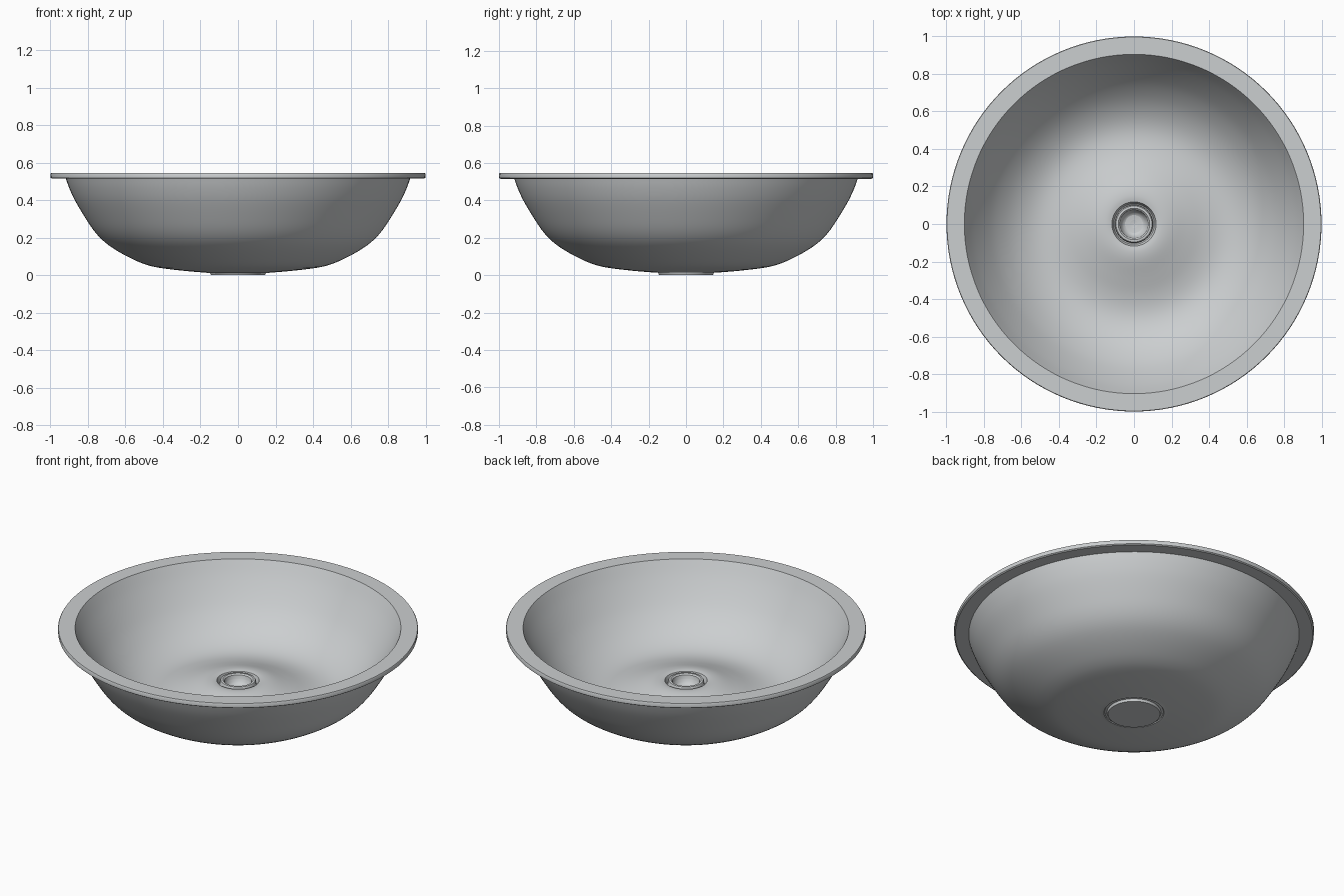
import bpy, bmesh, math

if "Cube" in bpy.data.objects:
    bpy.data.objects.remove(bpy.data.objects["Cube"])

SEG = 128

porcelain = bpy.data.materials.new("light grey")
porcelain.diffuse_color = (0.60, 0.62, 0.63, 1)
porcelain.use_nodes = True
porcelain.node_tree.nodes["Principled BSDF"].inputs["Base Color"].default_value = porcelain.diffuse_color


def smooth_curve(pts, n=4):
    """Catmull-Rom curve through profile points."""
    out = []
    p = [pts[0]] + pts + [pts[-1]]
    for i in range(1, len(p) - 2):
        a, b, c, d = p[i - 1:i + 3]
        for k in range(n):
            t = k / n
            out.append(tuple(0.5 * (2 * b[j] + (c[j] - a[j]) * t
                       + (2 * a[j] - 5 * b[j] + 4 * c[j] - d[j]) * t * t
                       + (3 * b[j] - a[j] - 3 * c[j] + d[j]) * t ** 3) for j in (0, 1)))
    return out + [pts[-1]]


def lathe(name, profile):
    """Turn an (r, z) profile around the z axis."""
    bm = bmesh.new()
    rings = []
    for r, z in profile:
        if r < 1e-6:
            rings.append([bm.verts.new((0, 0, z))] * SEG)
        else:
            rings.append([bm.verts.new((r * math.cos(2 * math.pi * i / SEG),
                                        r * math.sin(2 * math.pi * i / SEG), z))
                          for i in range(SEG)])
    for a, b in zip(rings, rings[1:]):
        for i in range(SEG):
            j = (i + 1) % SEG
            vs = list(dict.fromkeys((a[i], a[j], b[j], b[i])))
            if len(vs) > 2:
                bm.faces.new(vs)
    bmesh.ops.recalc_face_normals(bm, faces=bm.faces)
    me = bpy.data.meshes.new(name)
    bm.to_mesh(me)
    bm.free()
    me.materials.append(porcelain)
    ob = bpy.data.objects.new(name, me)
    bpy.context.collection.objects.link(ob)
    bpy.ops.object.select_all(action='DESELECT')
    ob.select_set(True)
    bpy.context.view_layer.objects.active = ob
    bpy.ops.object.shade_smooth_by_angle(angle=math.radians(35))
    return ob


# Basin: underside with shallow grooved base, flat rim, inner wall, raised drain mound
base = [(0, 0.002), (0.145, 0.002), (0.15, 0.016), (0.163, 0.018), (0.167, 0.013)]
outer = smooth_curve([(0.17, 0.014), (0.28, 0.023), (0.42, 0.04), (0.50, 0.06),
                      (0.58, 0.095), (0.66, 0.14), (0.72, 0.185), (0.77, 0.24),
                      (0.82, 0.315), (0.87, 0.40), (0.90, 0.465), (0.918, 0.515)])
rim = [(0.992, 0.515), (0.999, 0.52), (1.0, 0.54), (0.997, 0.545)]
inner = smooth_curve([(0.905, 0.545), (0.86, 0.465), (0.80, 0.375), (0.74, 0.30),
                      (0.67, 0.235), (0.60, 0.19), (0.53, 0.163), (0.46, 0.155),
                      (0.38, 0.165), (0.29, 0.19), (0.20, 0.218), (0.15, 0.226),
                      (0.118, 0.223)])
drain_hole = [(0.108, 0.195), (0.0, 0.15)]
lathe("basin", base + outer + rim + inner + drain_hole)

# Drain fitting: raised collar with a concave cup
collar = [(0.102, 0.19), (0.101, 0.218), (0.096, 0.226), (0.084, 0.227), (0.076, 0.22)]
cup = smooth_curve([(0.072, 0.20), (0.058, 0.178), (0.03, 0.164), (0.0, 0.16)])
lathe("drain_fitting", [(0.0, 0.155)] + collar + cup)
